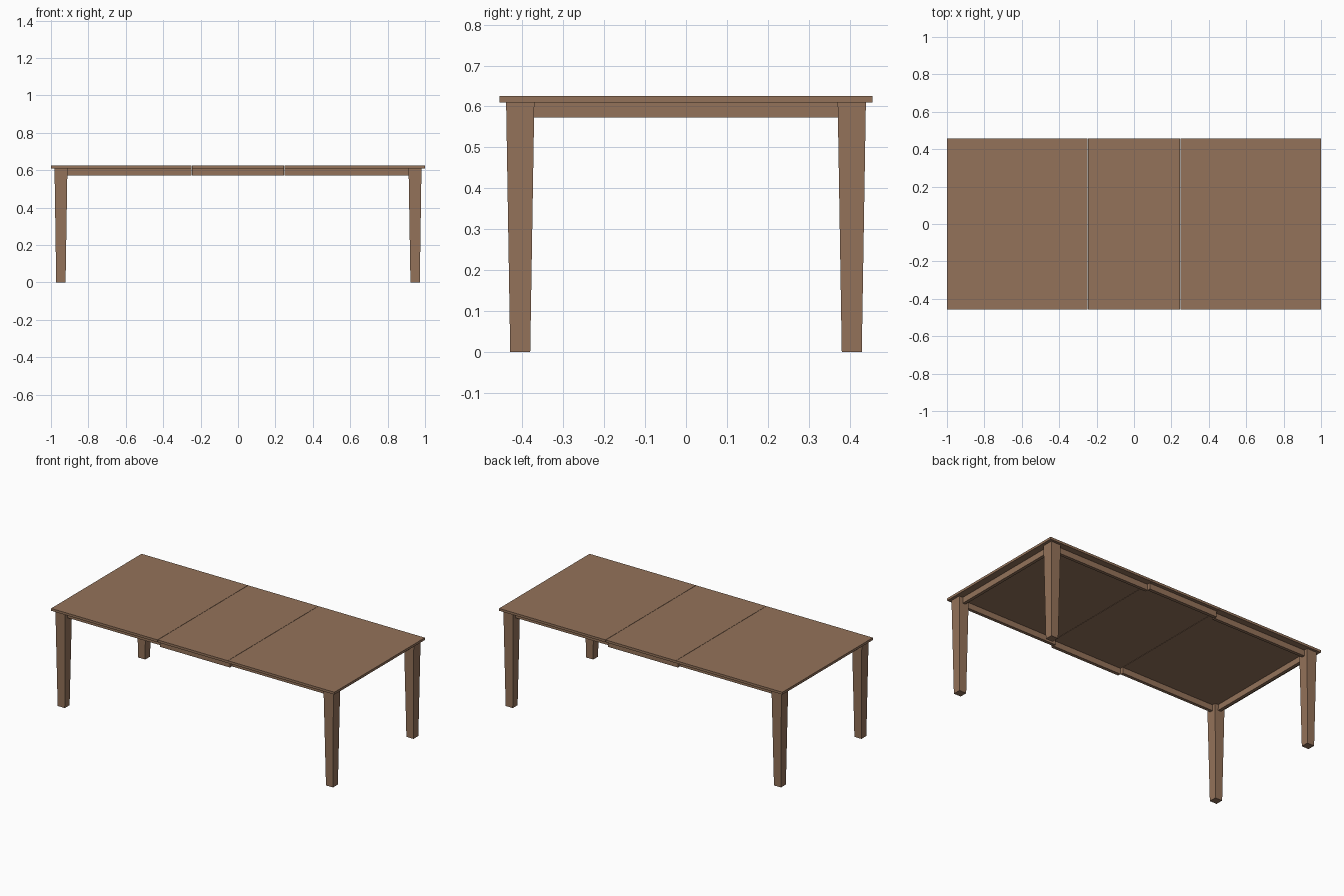
import bpy, bmesh

if "Cube" in bpy.data.objects:
    bpy.data.objects.remove(bpy.data.objects["Cube"])

wood = bpy.data.materials.new("brown_wood")
wood.diffuse_color = (0.296, 0.171, 0.102, 1)
wood.use_nodes = True
wood.node_tree.nodes["Principled BSDF"].inputs["Base Color"].default_value = wood.diffuse_color


def frustum(name, bottom, top, z0, z1):
    """Box whose bottom and top are rectangles (x0, x1, y0, y1)."""
    bm = bmesh.new()
    rings = []
    for (x0, x1, y0, y1), z in ((bottom, z0), (top, z1)):
        rings.append([bm.verts.new((x, y, z))
                      for x, y in ((x0, y0), (x1, y0), (x1, y1), (x0, y1))])
    a, b = rings
    bm.faces.new(a[::-1])
    bm.faces.new(b)
    for i in range(4):
        j = (i + 1) % 4
        bm.faces.new((a[i], a[j], b[j], b[i]))
    bmesh.ops.recalc_face_normals(bm, faces=bm.faces)
    mesh = bpy.data.meshes.new(name)
    bm.to_mesh(mesh)
    bm.free()
    mesh.materials.append(wood)
    obj = bpy.data.objects.new(name, mesh)
    bpy.context.collection.objects.link(obj)
    return obj


def box(name, x0, x1, y0, y1, z0, z1):
    return frustum(name, (x0, x1, y0, y1), (x0, x1, y0, y1), z0, z1)


def span(a, b, sign):
    return sorted((a * sign, b * sign))


TOP, UNDER, APRON = 0.625, 0.610, 0.573

# Tabletop: two end panels and a centre leaf with fine seams
box("centre_leaf", -0.247, 0.247, -0.456, 0.456, UNDER, TOP)
for sx, side in ((-1, "left"), (1, "right")):
    box(f"{side}_top_panel", *span(0.249, 1.0, sx), -0.456, 0.456, UNDER, TOP)
    # Apron across each end
    box(f"{side}_end_apron", *span(0.935, 0.955, sx), -0.375, 0.375, APRON, UNDER)

for sy, face in ((-1, "front"), (1, "back")):
    # Leaf apron stands slightly proud of the side aprons
    box(f"{face}_leaf_apron", -0.247, 0.247, *span(0.413, 0.434, sy), APRON, UNDER)
    for sx, side in ((-1, "left"), (1, "right")):
        box(f"{face}_{side}_apron", *span(0.249, 0.915, sx),
            *span(0.395, 0.415, sy), APRON, UNDER)
        # Tapered legs
        frustum(f"{face}_{side}_leg",
                (*span(0.922, 0.972, sx), *span(0.381, 0.430, sy)),
                (*span(0.912, 0.981, sx), *span(0.371, 0.440, sy)), 0, UNDER)
